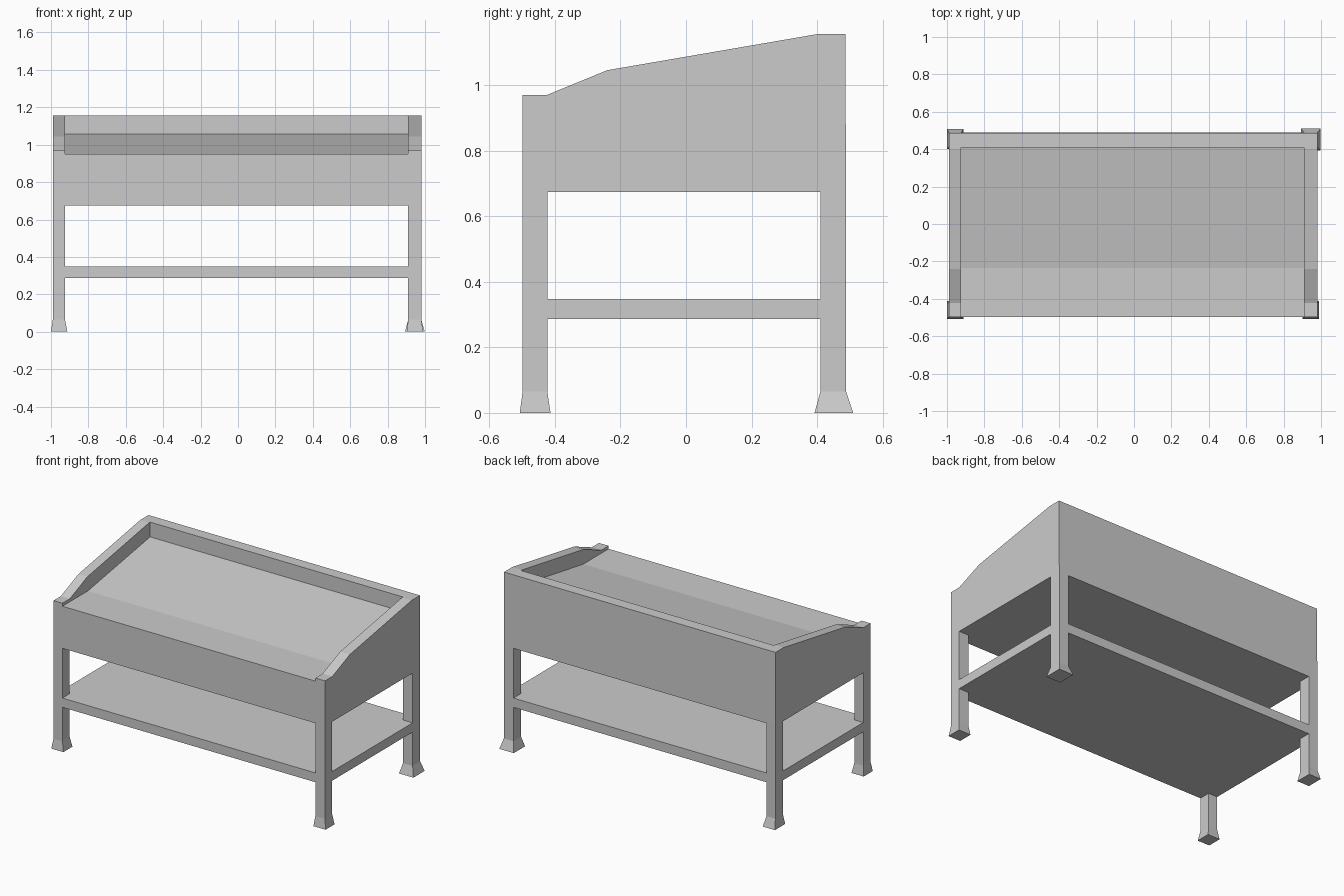
import bpy, bmesh
from mathutils import Vector

if "Cube" in bpy.data.objects:
    bpy.data.objects.remove(bpy.data.objects["Cube"])

# Outer and inner limits of the four posts
X0, X1, X2, X3 = -0.99, -0.925, 0.91, 0.98
Y0, Y1, Y2, Y3 = -0.498, -0.423, 0.41, 0.488
Z_FOOT, Z_SHELF, Z_BODY = 0.065, (0.287, 0.348), 0.674


def finish(name, bm):
    bmesh.ops.recalc_face_normals(bm, faces=bm.faces)
    mesh = bpy.data.meshes.new(name)
    bm.to_mesh(mesh)
    bm.free()
    obj = bpy.data.objects.new(name, mesh)
    bpy.context.collection.objects.link(obj)
    return obj


def prism(name, start, offset):
    """Extrude a closed outline of 3D points along an offset."""
    bm = bmesh.new()
    face = bm.faces.new([bm.verts.new(p) for p in start])
    ext = bmesh.ops.extrude_face_region(bm, geom=[face], use_keep_orig=True)
    verts = [g for g in ext["geom"] if isinstance(g, bmesh.types.BMVert)]
    bmesh.ops.translate(bm, verts=verts, vec=Vector(offset))
    return finish(name, bm)


def side_prism(name, profile, xa, xb):
    return prism(name, [(xa, y, z) for y, z in profile], (xb - xa, 0, 0))


def post(name, low, high, z0, z1):
    """Four-sided block between two rectangles (xa, xb, ya, yb)."""
    bm = bmesh.new()
    rings = []
    for (xa, xb, ya, yb), z in ((low, z0), (high, z1)):
        rings.append([bm.verts.new((x, y, z)) for x, y in
                      ((xa, ya), (xb, ya), (xb, yb), (xa, yb))])
    a, b = rings
    bm.faces.new(a)
    bm.faces.new(b)
    for i in range(4):
        j = (i + 1) % 4
        bm.faces.new((a[i], a[j], b[j], b[i]))
    return finish(name, bm)


# Side panels with the stepped, sloping rail
rail = [(Y0, Z_BODY), (Y3, Z_BODY), (Y3 - 0.002, 1.155), (0.40, 1.155),
        (-0.24, 1.045), (Y1, 0.97), (Y0, 0.97)]
side_prism("left_side_panel", rail, X0, X1)
side_prism("right_side_panel", rail, X2, X3)

# Tray: front panel, flat lip, sloped bed and raised back panel
tray = [(Y0, Z_BODY), (Y3, Z_BODY), (Y3 - 0.002, 1.155), (Y2, 1.155),
        (Y2, 1.058), (-0.235, 0.95), (Y0, 0.95)]
side_prism("display_tray", tray, X1, X2)

# Lower shelf, notched around the legs
notched = [(X1, Y0), (X2, Y0), (X2, Y1), (X3, Y1), (X3, Y2), (X2, Y2),
           (X2, Y3), (X1, Y3), (X1, Y2), (X0, Y2), (X0, Y1), (X1, Y1)]
prism("lower_shelf", [(x, y, Z_SHELF[0]) for x, y in notched],
      (0, 0, Z_SHELF[1] - Z_SHELF[0]))

# Legs and flared feet (each foot has its own slightly uneven flare)
corners = {
    "front_left": ((X0, X1, Y0, Y1), (-1.0, -0.912, -0.507, -0.413)),
    "front_right": ((X2, X3, Y0, Y1), (0.902, 0.99, -0.507, -0.413)),
    "back_left": ((X0, X1, Y2, Y3), (-1.0, -0.912, 0.40, 0.507)),
    "back_right": ((X2, X3, Y2, Y3), (0.893, 0.998, 0.392, 0.51)),
}
for where, (leg, foot) in corners.items():
    post(where + "_leg", leg, leg, Z_FOOT, Z_BODY)
    post(where + "_foot", foot, leg, 0, Z_FOOT)
